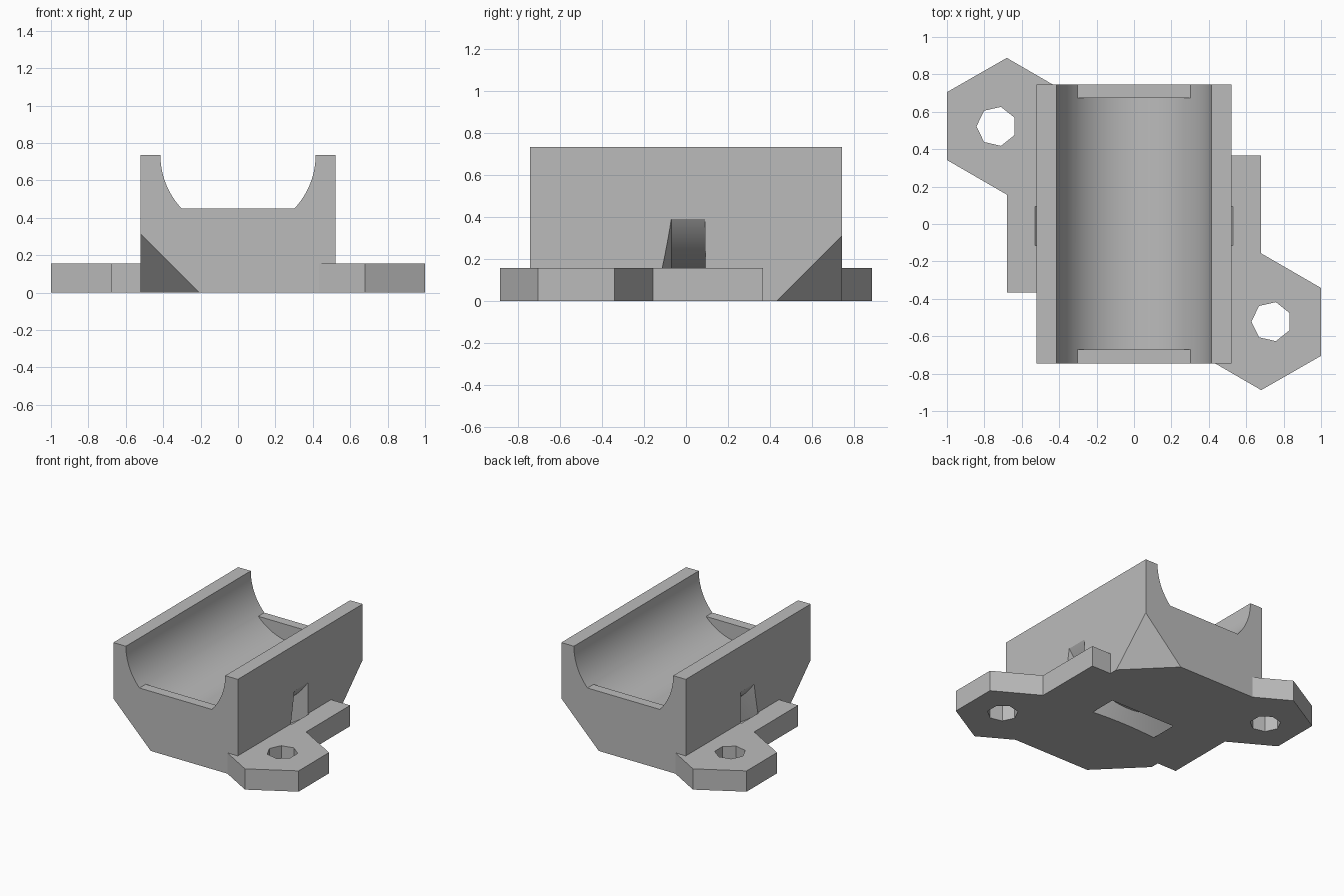
import bpy, bmesh, math
from mathutils import Vector, Matrix

if "Cube" in bpy.data.objects:
    bpy.data.objects.remove(bpy.data.objects["Cube"], do_unlink=True)

grey = bpy.data.materials.new("plain grey")
grey.use_nodes = True
colour = (0.5, 0.5, 0.5, 1)
grey.diffuse_color = colour
grey.node_tree.nodes["Principled BSDF"].inputs["Base Color"].default_value = colour

W, D, H = 0.52, 0.745, 0.735      # body half width, half depth, height
R, LIP = 0.415, 0.45              # cradle radius, end lip height
PLATE = 0.157                     # flange thickness


def finish(name, bm):
    bmesh.ops.recalc_face_normals(bm, faces=bm.faces)
    mesh = bpy.data.meshes.new(name)
    bm.to_mesh(mesh)
    bm.free()
    mesh.materials.append(grey)
    obj = bpy.data.objects.new(name, mesh)
    bpy.context.collection.objects.link(obj)
    return obj


def prism(name, points, lo, hi, along_y=False):
    """Extrude an outline along z, or an x-z outline along y."""
    bm = bmesh.new()
    place = (lambda a, b: (a, lo, b)) if along_y else (lambda a, b: (a, b, lo))
    face = bm.faces.new([bm.verts.new(place(a, b)) for a, b in points])
    ext = bmesh.ops.extrude_face_region(bm, geom=[face])
    move = Vector((0, hi - lo, 0)) if along_y else Vector((0, 0, hi - lo))
    bmesh.ops.translate(bm, vec=move,
                        verts=[v for v in ext["geom"] if isinstance(v, bmesh.types.BMVert)])
    return finish(name, bm)


def combine(target, other, operation):
    mod = target.modifiers.new(operation.lower(), 'BOOLEAN')
    mod.operation, mod.solver, mod.object = operation, 'EXACT', other
    bpy.context.view_layer.objects.active = target
    bpy.ops.object.modifier_apply(modifier=mod.name)
    bpy.data.objects.remove(other, do_unlink=True)


def arc(start, end, steps):
    angles = [start + (end - start) * i / steps for i in range(steps + 1)]
    return [(R * math.cos(a), H + R * math.sin(a)) for a in angles]


# Body with the flat-bottomed opening of the end lips
chord = math.asin((H - LIP) / R)
right_arc = arc(0, -chord, 12)
left_arc = [(-x, z) for x, z in reversed(right_arc)]
outline = [(-W, 0), (W, 0), (W, H)] + right_arc + left_arc + [(-W, H)]
body = prism("bearing_cradle", outline, -D, D, along_y=True)

# Side flanges with a mounting ear, the second turned half way round
flange = [(0.3, 0.367), (0.68, 0.367), (0.68, -0.157), (1, -0.342),
          (1, -0.705), (0.68, -0.888), (0.3, -0.668)]
for s in (1, -1):
    combine(body, prism("flange", [(s * x, s * y) for x, y in flange], 0, PLATE), 'UNION')

# Round trough between the end lips
trough = arc(-chord, chord - math.pi, 32) + [(-0.2, LIP + 0.1), (0.2, LIP + 0.1)]
combine(body, prism("trough_cutter", trough, -0.67, 0.673, along_y=True), 'DIFFERENCE')

# Seven-sided screw holes
for s in (1, -1):
    ring = [math.pi + 2 * math.pi * i / 7 for i in range(7)]
    hole = [(s * 0.735 + 0.107 * math.cos(a), s * -0.522 + 0.107 * math.sin(a)) for a in ring]
    combine(body, prism("hole_cutter", hole, -0.1, PLATE + 0.1), 'DIFFERENCE')

# Sloping cuts on two opposite lower corners
for s in (1, -1):
    bm = bmesh.new()
    e = 0.05
    corner = Vector((s * (W + e), s * (D + e), -e))
    size = 0.313 + 3 * e
    for step in ((0, 0, 0), (-s, 0, 0), (0, -s, 0), (0, 0, 1)):
        bm.verts.new(corner + size * Vector(step))
    bmesh.ops.convex_hull(bm, input=bm.verts)
    combine(body, finish("corner_cutter", bm), 'DIFFERENCE')

# Curved strap channel passing under the cradle
bm = bmesh.new()
steps = 96
section = [(0.624, -0.07), (0.624, 0.09), (0.784, 0.093), (0.784, -0.115)]
loops = []
for i in range(steps):
    turn = Matrix.Rotation(2 * math.pi * i / steps, 3, 'Y')
    loops.append([bm.verts.new(turn @ Vector((r, y, 0)) + Vector((0, 0, H)))
                  for r, y in section])
for i in range(steps):
    a, b = loops[i - 1], loops[i]
    for j in range(4):
        bm.faces.new((a[j - 1], a[j], b[j], b[j - 1]))
combine(body, finish("strap_cutter", bm), 'DIFFERENCE')

# Smooth curved walls, keep hard edges
bpy.ops.object.select_all(action='DESELECT')
body.select_set(True)
bpy.context.view_layer.objects.active = body
bpy.ops.object.shade_smooth_by_angle(angle=math.radians(25))
